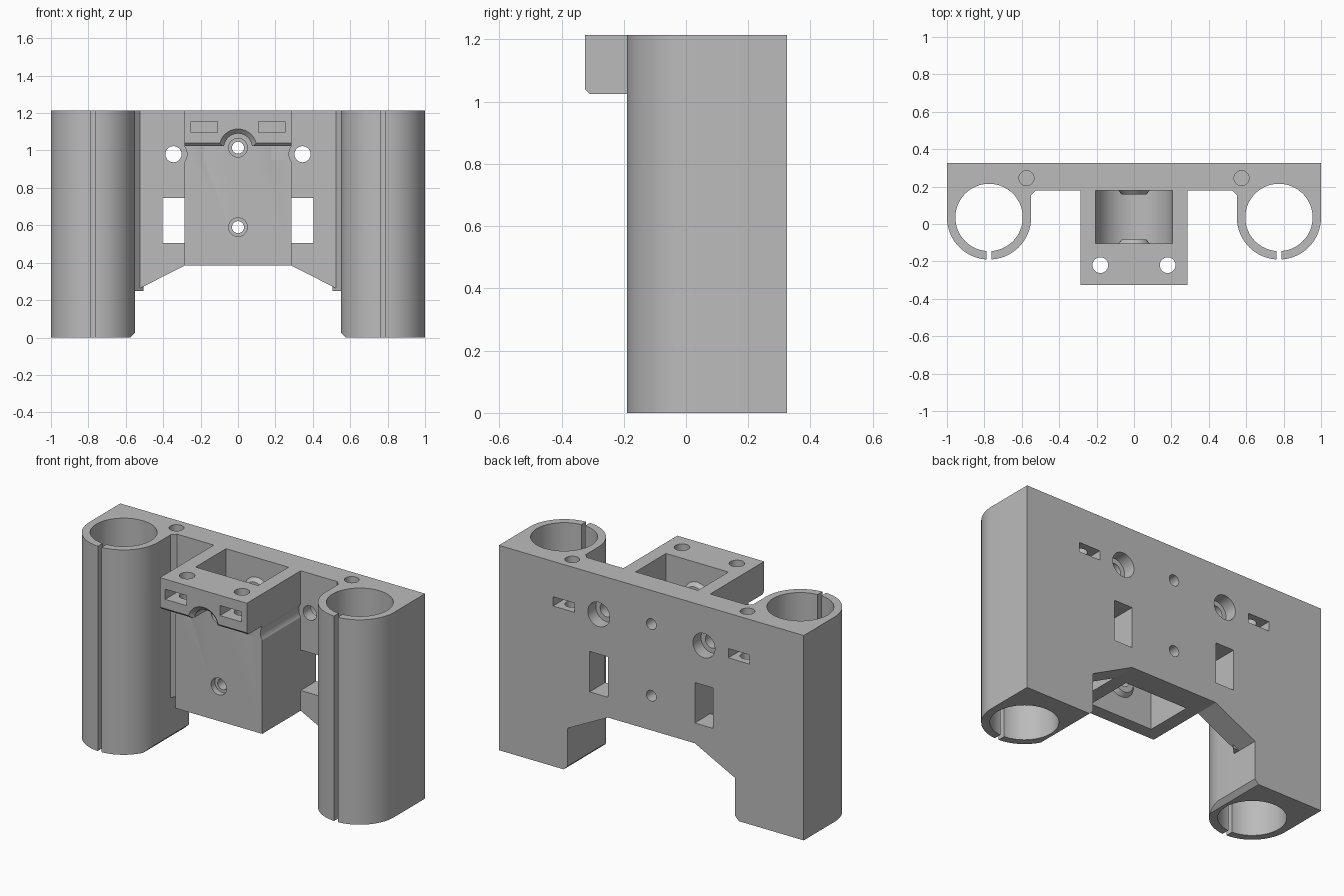
import bpy, bmesh, math

cube = bpy.data.objects.get("Cube")
if cube:
    bpy.data.objects.remove(cube, do_unlink=True)

grey = bpy.data.materials.new("plain_grey")
grey.use_nodes = True
COLOUR = (0.5, 0.5, 0.5, 1)
grey.diffuse_color = COLOUR
grey.node_tree.nodes["Principled BSDF"].inputs["Base Color"].default_value = COLOUR

TOP = 1.215
BACK = 0.325
WEB = 0.18       # front of the back plate
BOX = 0.285      # half width of the roller box
TUBE_X, TUBE_Y = 0.775, 0.035
ROLLERS = (0.59, 1.015)


def place(axis, u, v, w):
    return {"x": (w, u, v), "y": (u, w, v), "z": (u, v, w)}[axis]


def loft(name, axis, start, end, lo, hi):
    """Solid between two matching outlines along an axis."""
    bm = bmesh.new()
    a = [bm.verts.new(place(axis, u, v, lo)) for u, v in start]
    b = [bm.verts.new(place(axis, u, v, hi)) for u, v in end]
    bm.faces.new(a)
    bm.faces.new(b)
    for i in range(len(a)):
        j = (i + 1) % len(a)
        bm.faces.new((a[i], a[j], b[j], b[i]))
    bmesh.ops.recalc_face_normals(bm, faces=bm.faces)
    mesh = bpy.data.meshes.new(name)
    bm.to_mesh(mesh)
    bm.free()
    mesh.materials.append(grey)
    obj = bpy.data.objects.new(name, mesh)
    bpy.context.collection.objects.link(obj)
    return obj


def prism(name, axis, outline, lo, hi):
    return loft(name, axis, outline, outline, lo, hi)


def arc(u, v, r, a0, a1, n=32):
    angles = [math.radians(a0 + (a1 - a0) * i / n) for i in range(n + 1)]
    return [(u + r * math.cos(a), v + r * math.sin(a)) for a in angles]


def rod(name, axis, u, v, r, lo, hi, r_end=None, n=48):
    start = arc(u, v, r, 0, 360, n)[:-1]
    end = arc(u, v, r_end or r, 0, 360, n)[:-1]
    return loft(name, axis, start, end, lo, hi)


def block(name, x0, x1, y0, y1, z0, z1):
    x0, x1 = sorted((x0, x1))
    return prism(name, "z", [(x0, y0), (x1, y0), (x1, y1), (x0, y1)], z0, z1)


def combine(target, tool, operation):
    mod = target.modifiers.new(operation.lower(), "BOOLEAN")
    mod.operation = operation
    mod.solver = "EXACT"
    mod.object = tool
    bpy.context.view_layer.objects.active = target
    bpy.ops.object.modifier_apply(modifier=mod.name)
    bpy.data.objects.remove(tool, do_unlink=True)


# Back plate with the arched lower edge
half = [(0.55, 0), (0.55, 0.25), (BOX, 0.385)]
outline = [(1, TOP), (1, 0)] + half + [(-x, z) for x, z in reversed(half)] + [(-1, 0), (-1, TOP)]
body = prism("carriage_body", "y", outline, WEB, BACK)


def add(tool):
    combine(body, tool, "UNION")


def cut(tool):
    combine(body, tool, "DIFFERENCE")


# Rod holders and their inner corner fillets
for s in (-1, 1):
    sleeve = arc(s * TUBE_X, TUBE_Y, 0.225, 180, 360) + [(s * TUBE_X + 0.225, BACK), (s * TUBE_X - 0.225, BACK)]
    add(prism("rod_holder", "z", sleeve, 0, TOP))
    add(prism("corner_fillet", "z", [(s * 0.56, 0.145), (s * 0.56, 0.2), (s * 0.505, 0.2)], 0.25, TOP))

# Roller box with overhanging clamp block
profile = [(0.22, 0.385), (-0.18, 0.385), (-0.18, 1.025), (-0.31, 1.025),
           (-BACK, 1.04), (-BACK, TOP), (0.22, TOP)]
add(prism("roller_box", "x", profile, -BOX, BOX))

# Round-ended roller pockets, open above and below
low, high = ROLLERS
cut(prism("upper_pocket", "y", arc(0, high, 0.205, 180, 360) + [(0.205, 1.4), (-0.205, 1.4)], -0.105, WEB))
cut(prism("lower_pocket", "y", arc(0, low, 0.205, 0, 180) + [(-0.205, 0.2), (0.205, 0.2)], -0.105, WEB))

# Axle bosses and stepped axle holes
for z in ROLLERS:
    add(rod("rear_boss", "y", 0, z, 0.065, 0.157, 0.19, 0.093))
    add(rod("front_boss", "y", 0, z, 0.093, -0.115, -0.082, 0.065))
for z in ROLLERS:
    cut(rod("axle_hole", "y", 0, z, 0.032, -0.3, 0.4))
    cut(rod("axle_head", "y", 0, z, 0.05, -0.3, -0.145))

# Arched tool clearance under the clamp block
cut(rod("arch", "y", 0, high, 0.075, -0.4, -0.18))
cut(rod("arch_chamfer", "y", 0, high, 0.11, -0.335, -0.3, 0.075))

for s in (-1, 1):
    # Rod bore, clamping slit and lower inner chamfer
    cut(rod("rod_bore", "z", s * TUBE_X, TUBE_Y, 0.18, -0.1, 1.3, n=64))
    cut(block("slit", s * 0.7625, s * 0.7875, -0.3, -0.05, -0.1, 1.3))
    cut(prism("foot_chamfer", "y", [(s * 0.54, -0.01), (s * 0.54, 0.035), (s * 0.585, -0.01)], -0.3, 0.4))
    # Plate windows
    cut(block("window", s * BOX, s * 0.405, WEB - 0.03, 0.4, 0.505, 0.745))
    # Mounting holes with clearance in front and counterbore behind
    cut(rod("mount_hole", "y", s * 0.345, 0.98, 0.043, 0.1, 0.4))
    cut(rod("head_clearance", "y", s * 0.345, 0.98, 0.072, -0.25, WEB))
    cut(rod("counterbore", "y", s * 0.345, 0.98, 0.072, 0.25, 0.4))
    # Top screw holes and the nut slots that meet them
    cut(rod("rear_screw", "z", s * 0.575, 0.245, 0.04, 0.9, 1.3))
    cut(block("rear_nut_slot", s * 0.505, s * 0.645, 0.2, 0.4, 0.95, 1.005))
    cut(rod("clamp_screw", "z", s * 0.18, -0.22, 0.042, 0.95, 1.3))
    cut(block("clamp_nut_slot", s * 0.11, s * 0.25, -0.4, -0.15, 1.095, 1.155))

bpy.ops.object.select_all(action="DESELECT")
body.select_set(True)
bpy.context.view_layer.objects.active = body
bpy.ops.object.shade_smooth_by_angle(angle=math.radians(25))
